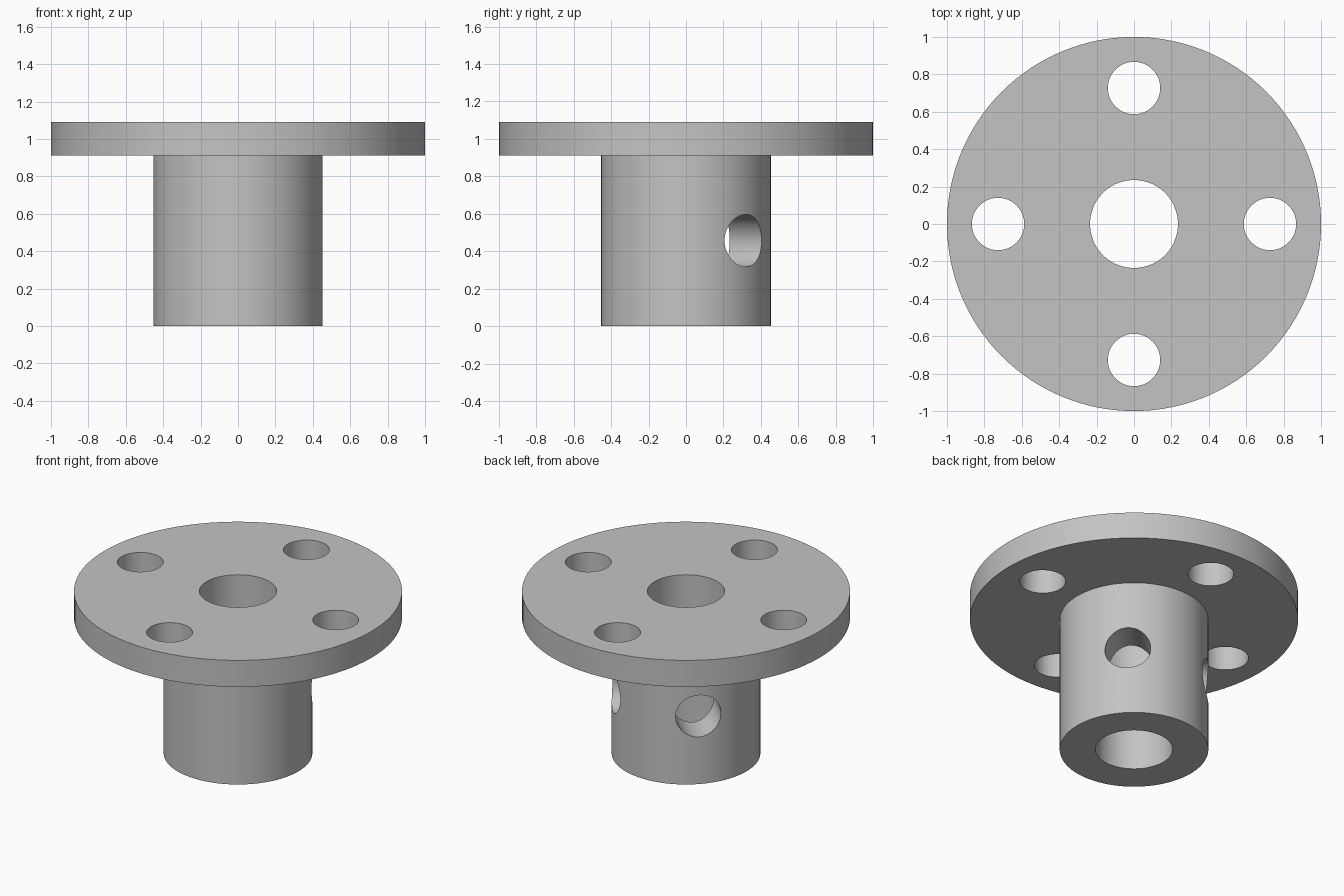
import bpy, bmesh, math
from mathutils import Matrix, Vector

cube = bpy.data.objects.get("Cube")
if cube:
    bpy.data.objects.remove(cube, do_unlink=True)

SEGMENTS = 128
HUB_R, BORE_R, HOLE_R = 0.453, 0.235, 0.14
FLANGE_Z, TOP_Z = 0.912, 1.09
BOLT_CIRCLE, SCREW_Z = 0.727, 0.457

grey = bpy.data.materials.new("plain grey")
grey.use_nodes = True
colour = (0.55, 0.55, 0.55, 1)
grey.diffuse_color = colour
grey.node_tree.nodes["Principled BSDF"].inputs["Base Color"].default_value = colour


def add_object(name, bm):
    bmesh.ops.recalc_face_normals(bm, faces=bm.faces)
    mesh = bpy.data.meshes.new(name)
    bm.to_mesh(mesh)
    bm.free()
    mesh.materials.append(grey)
    obj = bpy.data.objects.new(name, mesh)
    bpy.context.collection.objects.link(obj)
    return obj


def revolve(name, profile):
    """Spin a closed (radius, height) profile around the z axis."""
    bm = bmesh.new()
    verts = [bm.verts.new((r, 0, z)) for r, z in profile]
    edges = [bm.edges.new((a, b)) for a, b in zip(verts, verts[1:] + verts[:1])]
    bmesh.ops.spin(bm, geom=verts + edges, cent=(0, 0, 0), axis=(0, 0, 1),
                   angle=math.tau, steps=SEGMENTS, use_merge=True)
    bmesh.ops.remove_doubles(bm, verts=bm.verts, dist=0.0001)
    return add_object(name, bm)


def add_drill(bm, centre, direction, length):
    turn = Vector((0, 0, 1)).rotation_difference(direction).to_matrix().to_4x4()
    bmesh.ops.create_cone(bm, cap_ends=True, segments=64, radius1=HOLE_R,
                          radius2=HOLE_R, depth=length,
                          matrix=Matrix.Translation(centre) @ turn)


# Flange and hub in one turned body, with the bore through its axis
body = revolve("flanged_hub", [(BORE_R, 0), (HUB_R, 0), (HUB_R, FLANGE_Z),
                               (1, FLANGE_Z), (1, TOP_Z), (BORE_R, TOP_Z)])

# Drills: four bolt holes in the flange, two screw holes in the back of the hub
drills = bmesh.new()
for i in range(4):
    a = i * math.pi / 2
    centre = Vector((math.cos(a) * BOLT_CIRCLE, math.sin(a) * BOLT_CIRCLE, 1))
    add_drill(drills, centre, Vector((0, 0, 1)), 0.5)
for side in (1, -1):
    outward = Vector((side, 1, 0)).normalized()
    add_drill(drills, outward * 0.35 + Vector((0, 0, SCREW_Z)), outward, 0.6)
cutter = add_object("hole_cutter", drills)
cutter.hide_render = True

# Cut the holes, then drop the helper
cut = body.modifiers.new("holes", "BOOLEAN")
cut.operation = "DIFFERENCE"
cut.solver = "EXACT"
cut.object = cutter
bpy.ops.object.select_all(action="DESELECT")
body.select_set(True)
bpy.context.view_layer.objects.active = body
bpy.ops.object.modifier_apply(modifier=cut.name)
bpy.data.objects.remove(cutter, do_unlink=True)
bpy.ops.object.shade_smooth_by_angle(angle=math.radians(30))
